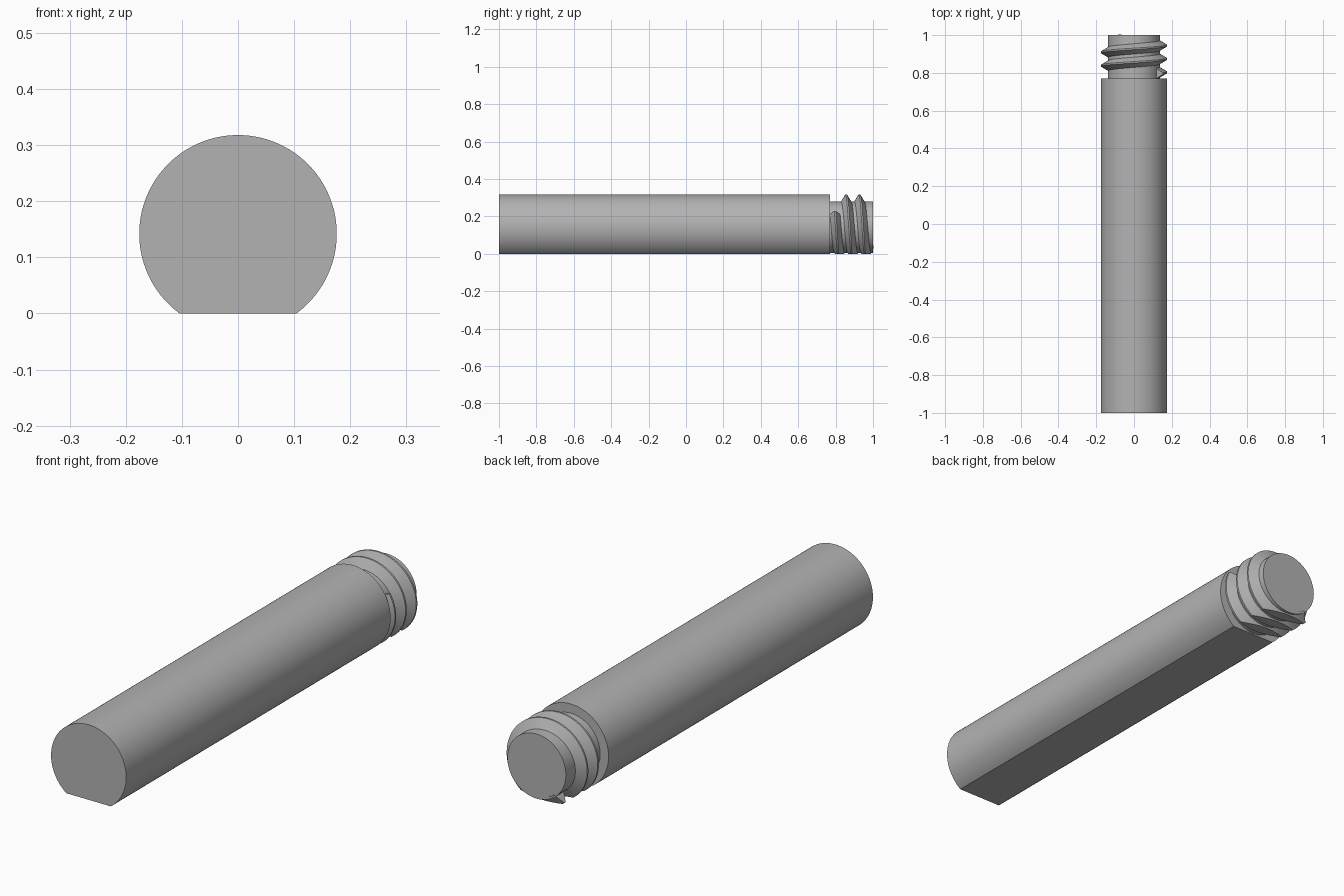
import bpy, bmesh
from math import sin, cos, pi, radians, asin

cube = bpy.data.objects.get("Cube")
if cube:
    bpy.data.objects.remove(cube, do_unlink=True)

RADIUS, CORE, AXIS = 0.176, 0.137, 0.142   # rod radius, core radius, axis height
SHOULDER = 0.77                            # where the rod meets the threaded end

steel = bpy.data.materials.new("grey steel")
steel.use_nodes = True
grey = (0.45, 0.45, 0.45, 1)
steel.diffuse_color = grey
steel.node_tree.nodes["Principled BSDF"].inputs["Base Color"].default_value = grey


def polar(r, a, y):
    return (r * cos(a), y, AXIS + r * sin(a))


def finish(bm, name):
    bmesh.ops.recalc_face_normals(bm, faces=bm.faces)
    mesh = bpy.data.meshes.new(name)
    bm.to_mesh(mesh)
    bm.free()
    mesh.materials.append(steel)
    obj = bpy.data.objects.new(name, mesh)
    bpy.context.collection.objects.link(obj)
    bpy.ops.object.select_all(action='DESELECT')
    obj.select_set(True)
    bpy.context.view_layer.objects.active = obj
    bpy.ops.object.shade_smooth_by_angle(angle=radians(25))
    return obj


def bar(name, r, start, sweep, count, y0, y1):
    """Prism along y from an arc; an open arc is closed by a flat."""
    bm = bmesh.new()
    ring = [bm.verts.new(polar(r, start + sweep * i / count, y0)) for i in range(count)]
    face = bm.faces.new(ring)
    geom = bmesh.ops.extrude_face_region(bm, geom=[face])["geom"]
    verts = [g for g in geom if isinstance(g, bmesh.types.BMVert)]
    bmesh.ops.translate(bm, verts=verts, vec=(0, y1 - y0, 0))
    return finish(bm, name)


# Long rod with a flat underside
dip = asin(AXIS / RADIUS)
arc = pi + 2 * dip
n = 96
bar("rod", RADIUS, -dip, arc * n / (n - 1), n, -1, SHOULDER)

# Thinner round core at the back
bar("thread_core", CORE, 0, 2 * pi, n, SHOULDER - 0.02, 1)

# Helical ridge, cut level with the rod's flat
PITCH, START_Y = 0.071, 0.797
start, sweep = radians(30), radians(-160 - 720)
steps = 220
section = [(CORE - 0.01, -0.033), (RADIUS, -0.004), (RADIUS, 0.004), (CORE - 0.01, 0.033)]
bm = bmesh.new()
rings = []
for i in range(steps + 1):
    turn = sweep * i / steps
    y = START_Y - PITCH * turn / (2 * pi)
    rings.append([bm.verts.new(polar(r, start + turn, y + dy)) for r, dy in section])
for a, b in zip(rings, rings[1:]):
    for j in range(4):
        k = (j + 1) % 4
        bm.faces.new((a[j], a[k], b[k], b[j]))
bm.faces.new(rings[0])
bm.faces.new(rings[-1])
bmesh.ops.bisect_plane(bm, geom=bm.verts[:] + bm.edges[:] + bm.faces[:],
                       plane_co=(0, 0, 0), plane_no=(0, 0, -1), clear_outer=True)
bmesh.ops.holes_fill(bm, edges=[e for e in bm.edges if e.is_boundary], sides=0)
finish(bm, "thread_ridge")
